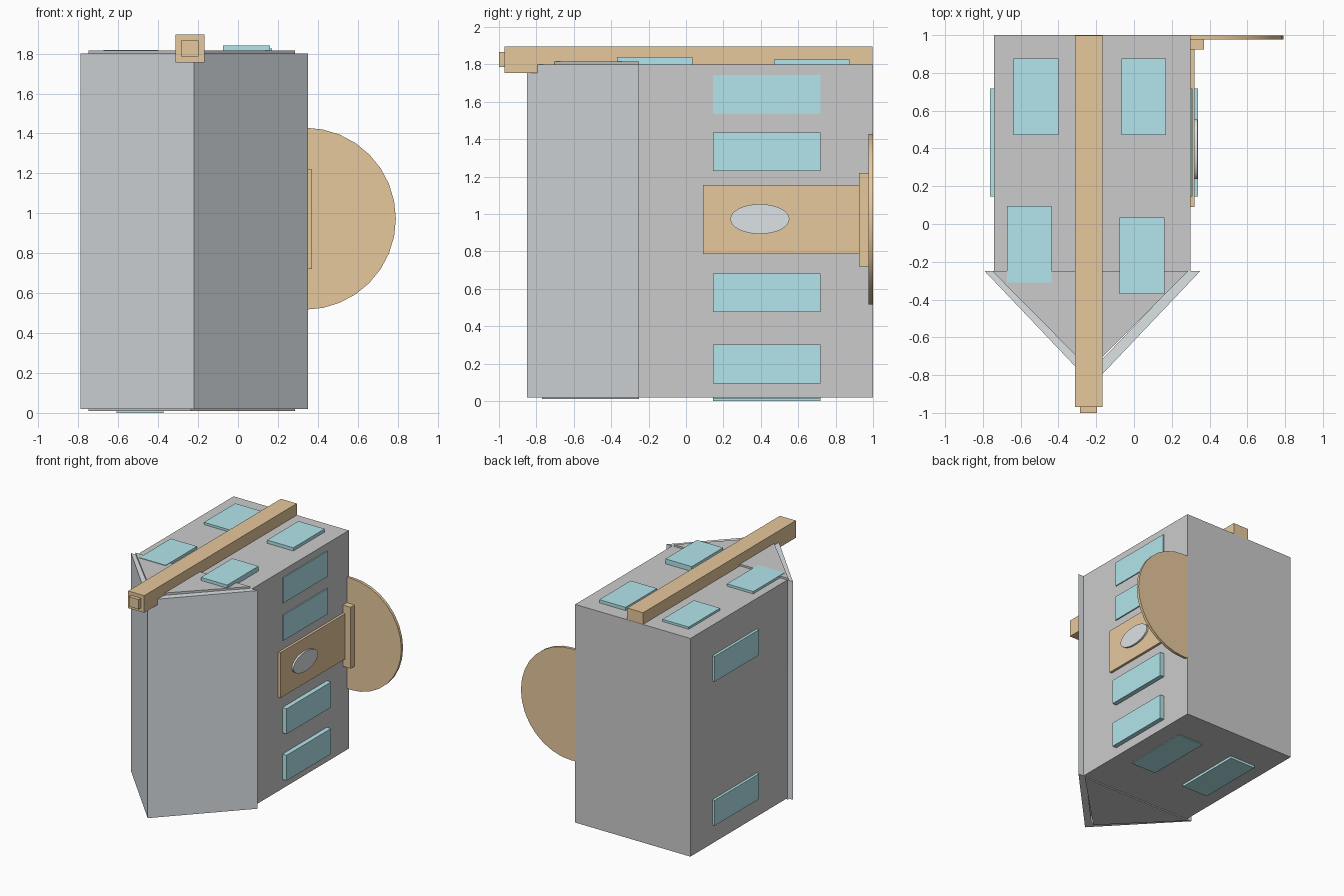
import bpy, bmesh, math

if "Cube" in bpy.data.objects:
    bpy.data.objects.remove(bpy.data.objects["Cube"])


def material(name, rgb):
    m = bpy.data.materials.new(name)
    m.diffuse_color = (*rgb, 1)
    m.use_nodes = True
    m.node_tree.nodes["Principled BSDF"].inputs["Base Color"].default_value = m.diffuse_color
    return m


WOOD = material("wood", (0.8, 0.58, 0.34))
GLASS = material("glass", (0.45, 0.79, 0.84))
SLATE = material("slate", (0.72, 0.76, 0.79))


def finish(bm, name, mat):
    bmesh.ops.recalc_face_normals(bm, faces=bm.faces)
    me = bpy.data.meshes.new(name)
    bm.to_mesh(me)
    bm.free()
    ob = bpy.data.objects.new(name, me)
    bpy.context.collection.objects.link(ob)
    if mat:
        me.materials.append(mat)
    return ob


def box(name, x, y, z, mat=None):
    """Box from (min, max) ranges."""
    bm = bmesh.new()
    bmesh.ops.create_cube(bm, size=1)
    for v in bm.verts:
        v.co = [r[0] if c < 0 else r[1] for c, r in zip(v.co, (x, y, z))]
    return finish(bm, name, mat)


def prism(name, outline, z0, z1, mat=None):
    """Extrude an xy outline upward."""
    bm = bmesh.new()
    f = bm.faces.new([bm.verts.new((x, y, z0)) for x, y in outline])
    r = bmesh.ops.extrude_face_region(bm, geom=[f])
    for v in r["geom"]:
        if isinstance(v, bmesh.types.BMVert):
            v.co.z = z1
    return finish(bm, name, mat)


def disc(name, loc, rot, radii, depth, mat):
    """Elliptical disc with smooth rim."""
    bpy.ops.mesh.primitive_cylinder_add(vertices=32, radius=1, depth=depth,
                                        location=loc, rotation=rot)
    ob = bpy.context.object
    ob.name = name
    ob.scale = (radii[0], radii[1], 1)
    ob.data.materials.append(mat)
    bpy.ops.object.shade_smooth_by_angle()
    return ob


# Walls
box("house_body", (-0.74, 0.30), (-0.25, 1.0), (0.02, 1.80))

# Gable and the V-shaped roof panels around it
prism("gable", [(-0.75, -0.25), (-0.235, -0.77), (0.285, -0.25)], 0.01, 1.815)
prism("roof", [(-0.79, -0.25), (-0.22, -0.85), (0.35, -0.25), (0.28, -0.25),
               (-0.22, -0.77), (-0.72, -0.25)], 0.02, 1.80, SLATE)

# Beam with its smaller end cap
box("beam", (-0.312, -0.168), (-0.97, 0.998), (1.755, 1.895), WOOD)
box("beam_cap", (-0.285, -0.197), (-1.0, -0.96), (1.787, 1.867), WOOD)

# Door, oval pane, step and round porch
box("door", (0.28, 0.32), (0.09, 0.94), (0.785, 1.155), WOOD)
disc("door_pane", (0.322, 0.395, 0.973), (0, math.pi / 2, 0), (0.08, 0.158), 0.026, SLATE)
box("door_step", (0.28, 0.37), (0.925, 0.98), (0.72, 1.22), WOOD)
disc("porch", (0.335, 0.987, 0.973), (math.pi / 2, 0, 0), (0.456, 0.456), 0.023, WOOD)

# Windows on the door side: upper pair shallow, lower pair deeper
for z, out in ((1.535, 0.308), (1.23, 0.31), (0.475, 0.338), (0.095, 0.338)):
    box("right_window", (0.28, out), (0.145, 0.718), (z, z + 0.207), GLASS)

# Windows on the opposite side
for z in (1.345, 0.17):
    box("left_window", (-0.762, -0.72), (0.145, 0.718), (z, z + 0.207), GLASS)

# Windows on the top wall
for x, y, top in ((-0.637, 0.47, 1.818), (-0.067, 0.47, 1.826),
                  (-0.673, -0.31, 1.819), (-0.076, -0.37, 1.84)):
    box("top_window", (x, x + 0.237), (y, y + 0.405), (1.79, top), GLASS)

# Windows on the bottom wall
for x, low in ((-0.61, 0.0), (-0.09, 0.014)):
    box("bottom_window", (x, x + 0.237), (0.145, 0.718), (low, 0.03), GLASS)
